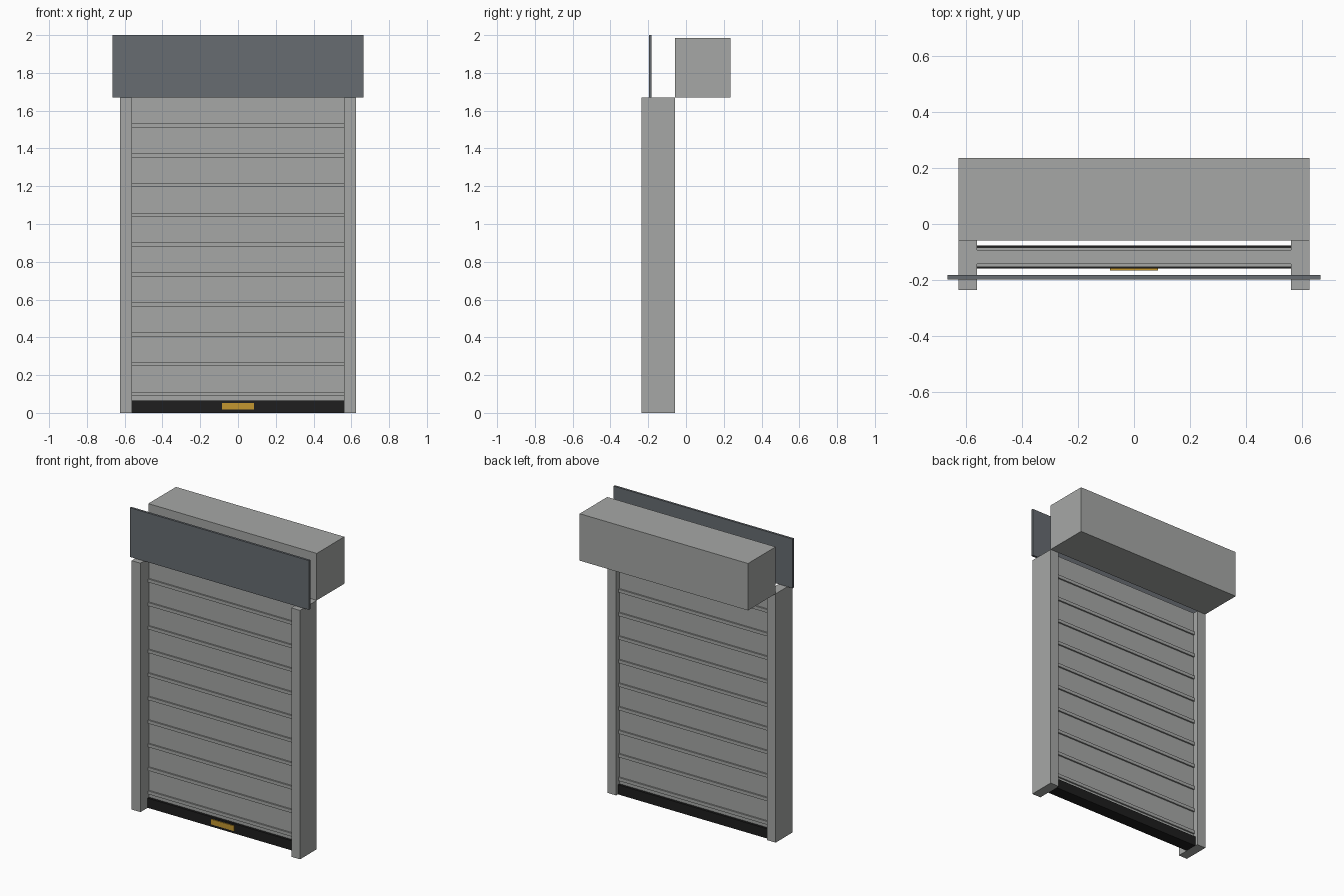
import bpy

cube = bpy.data.objects.get("Cube")
if cube:
    bpy.data.objects.remove(cube, do_unlink=True)


def material(name, r, g, b):
    m = bpy.data.materials.new(name)
    m.use_nodes = True
    m.diffuse_color = (r, g, b, 1)
    m.node_tree.nodes["Principled BSDF"].inputs["Base Color"].default_value = (r, g, b, 1)
    return m


steel = material("grey steel", 0.38, 0.39, 0.38)
slate = material("slate blue grey", 0.135, 0.15, 0.165)
rubber = material("black rubber", 0.013, 0.013, 0.013)
amber = material("amber", 0.55, 0.31, 0.03)


def box(name, x, y, z, mat):
    """Box from (low, high) ranges on each axis."""
    bpy.ops.mesh.primitive_cube_add(size=1, location=[sum(r) / 2 for r in (x, y, z)])
    ob = bpy.context.object
    ob.name = name
    ob.scale = [r[1] - r[0] for r in (x, y, z)]
    bpy.ops.object.transform_apply(location=False, rotation=False, scale=True)
    ob.data.materials.append(mat)
    return ob


TOP = 1.67       # top of the opening
INNER = 0.56     # half width of the opening
OUTER = 0.625    # half width of the frame
span = (-INNER, INNER)

# Side guide posts
for side, lo, hi in (("left", INNER, OUTER), ("right", -OUTER, -INNER)):
    box(side + "_guide_post", (lo, hi), (-0.235, -0.058), (0, TOP), steel)

# Roll housing behind, and fascia board in front
box("roll_housing", (-OUTER, OUTER), (-0.058, 0.235), (TOP, 1.985), steel)
box("fascia_board", (-0.665, 0.665), (-0.197, -0.182), (TOP, 2.0), slate)

# Shutter curtain with raised ribs on both faces
box("shutter_curtain", span, (-0.143, -0.093), (0.065, TOP), steel)
for i in range(10):
    z = 0.1 + i * 0.158
    box(f"shutter_rib_{i + 1}", span, (-0.153, -0.083), (z - 0.011, z + 0.011), steel)

# Bottom seal bar with a small plate on its front
box("bottom_bar", span, (-0.159, -0.077), (0, 0.065), rubber)
box("bar_plate", (-0.085, 0.085), (-0.165, -0.159), (0.018, 0.053), amber)
